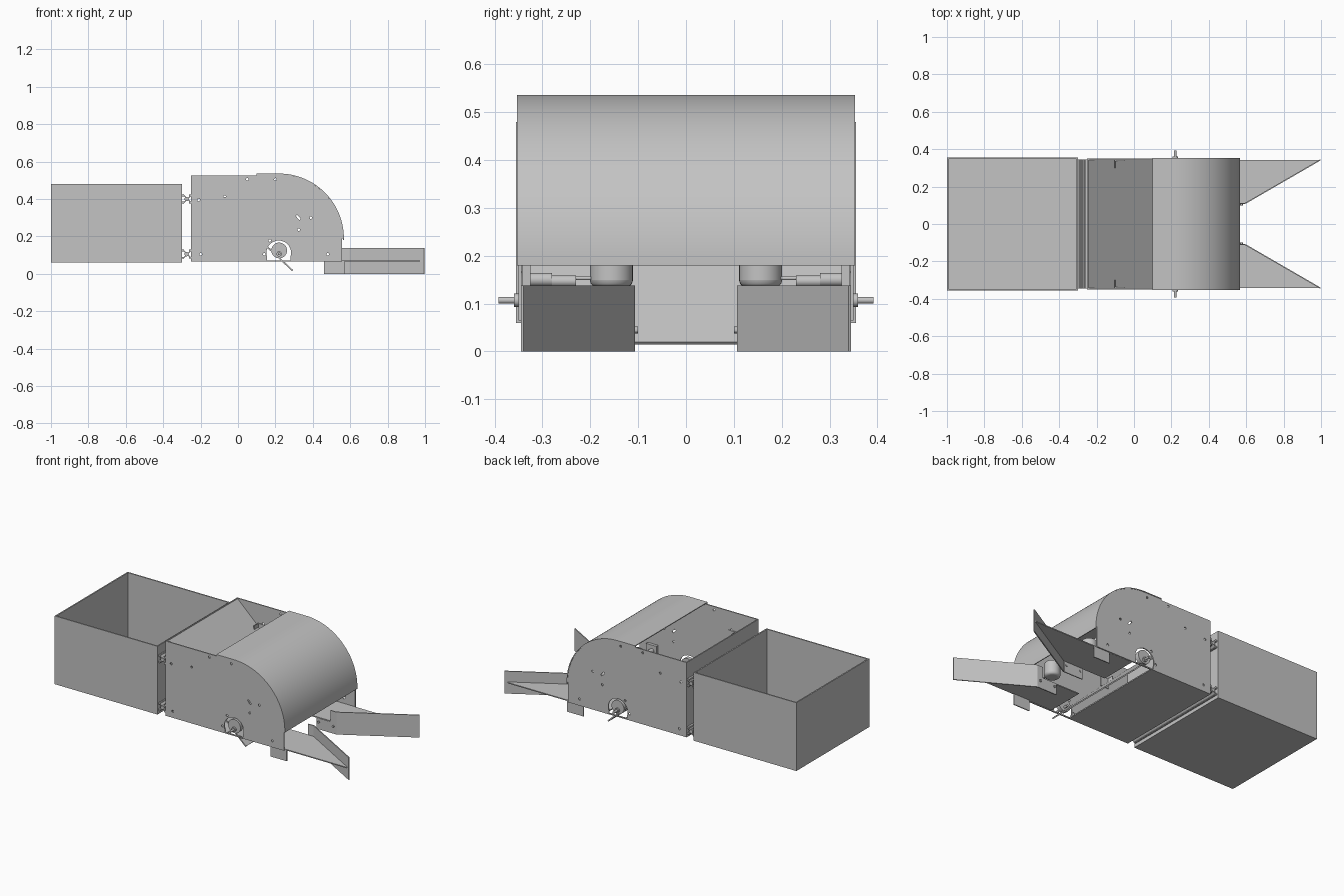
import bpy, bmesh, math
from mathutils import Vector

if "Cube" in bpy.data.objects:
    bpy.data.objects.remove(bpy.data.objects["Cube"])

grey = bpy.data.materials.new("sheet_metal_grey")
grey.use_nodes = True
colour = (0.55, 0.55, 0.55, 1)
grey.diffuse_color = colour
grey.node_tree.nodes["Principled BSDF"].inputs["Base Color"].default_value = colour


def finish(obj):
    obj.data.materials.append(grey)
    bpy.ops.object.select_all(action="DESELECT")
    obj.select_set(True)
    bpy.context.view_layer.objects.active = obj
    bpy.ops.object.shade_smooth_by_angle(angle=math.radians(30))
    return obj


def prism(name, points, low, high, axis="y"):
    """Extrude a closed outline: (x, z) along y, or (x, y) along z."""
    place = (lambda a, b, c: (a, c, b)) if axis == "y" else (lambda a, b, c: (a, b, c))
    bm = bmesh.new()
    face = bm.faces.new([bm.verts.new(place(a, b, low)) for a, b in points])
    result = bmesh.ops.extrude_face_region(bm, geom=[face])
    verts = [v for v in result["geom"] if isinstance(v, bmesh.types.BMVert)]
    bmesh.ops.translate(bm, verts=verts, vec=place(0, 0, high - low))
    bmesh.ops.recalc_face_normals(bm, faces=bm.faces)
    mesh = bpy.data.meshes.new(name)
    bm.to_mesh(mesh)
    bm.free()
    obj = bpy.data.objects.new(name, mesh)
    bpy.context.collection.objects.link(obj)
    return finish(obj)


def box(name, x0, x1, y0, y1, z0, z1):
    return prism(name, [(x0, z0), (x1, z0), (x1, z1), (x0, z1)], y0, y1)


def sheet(name, path, thick, low, high, axis="y"):
    """Thicken an open path sideways and extrude it."""
    pts = [Vector(p) for p in path]
    inner = []
    for i, p in enumerate(pts):
        d = (pts[min(i + 1, len(pts) - 1)] - pts[max(i - 1, 0)]).normalized()
        inner.append(p + Vector((d.y, -d.x)) * thick)
    return prism(name, [tuple(p) for p in pts + inner[::-1]], low, high, axis)


def arc(cx, cz, r, start, end, n):
    angles = [math.radians(start + (end - start) * i / n) for i in range(n + 1)]
    return [(cx + r * math.cos(a), cz + r * math.sin(a)) for a in angles]


def rod(name, x, z, r, y0, y1, n=20):
    return prism(name, arc(x, z, r, 0, 360 - 360 / n, n - 1), y0, y1)


def plate_with_holes(name, outlines, y, thick):
    curve = bpy.data.curves.new(name, "CURVE")
    curve.dimensions = "2D"
    curve.fill_mode = "BOTH"
    curve.extrude = thick / 2
    for pts in outlines:
        spline = curve.splines.new("POLY")
        spline.points.add(len(pts) - 1)
        for sp, (a, b) in zip(spline.points, pts):
            sp.co = (a, b, 0, 1)
        spline.use_cyclic_u = True
    obj = bpy.data.objects.new(name, curve)
    bpy.context.collection.objects.link(obj)
    obj.rotation_euler.x = math.pi / 2
    obj.location.y = y
    bpy.ops.object.select_all(action="DESELECT")
    obj.select_set(True)
    bpy.context.view_layer.objects.active = obj
    bpy.ops.object.convert(target="MESH")
    return finish(bpy.context.view_layer.objects.active)


# Open storage bin
T = 0.008
box("bin_floor", -1, -0.3, -0.355, 0.355, 0.06, 0.068)
box("bin_end_wall", -1, -1 + T, -0.355, 0.355, 0.068, 0.48)
box("bin_inner_wall", -0.3 - T, -0.3, -0.355, 0.355, 0.068, 0.48)
for side, word in ((-1, "right"), (1, "left")):
    ys = sorted((side * 0.355, side * (0.355 - T)))
    box("bin_side_" + word, -1 + T, -0.3 - T, *ys, 0.068, 0.48)

# Slotted rails joining bin and body
for z, word in ((0.4, "upper"), (0.105, "lower")):
    rod(word + "_rail_core", -0.275, z, 0.012, -0.345, 0.345, 8)
    for tilt in (45, 135):
        a = math.radians(tilt)
        d = Vector((math.cos(a), math.sin(a))) * 0.031
        c = Vector((-0.275, z))
        sheet(word + "_rail_web", [c - d, c + d], 0.006, -0.345, 0.345)
    for sx in (-1, 1):
        for sz in (-1, 1):
            x, zz = -0.275 + sx * 0.019, z + sz * 0.019
            box(word + "_rail_corner", x - 0.006, x + 0.006, -0.345, 0.345,
                zz - 0.005, zz + 0.005)

# Body side plates with axle opening, bolt holes and a slot
outline = [(-0.25, 0.065), (0.557, 0.065), (0.557, 0.19)]
outline += arc(0.22, 0.19, 0.341, 0, 90, 24)
outline += [(0.1, 0.531), (0.1, 0.525), (-0.25, 0.525)]
opening = arc(0.218, 0.112, 0.066, -20, 200, 20) + [(0.156, 0.072), (0.28, 0.072)]
holes = [(-0.21, 0.395), (-0.07, 0.412), (0.05, 0.505), (0.2, 0.505), (0.39, 0.3),
         (0.325, 0.235), (0.48, 0.105), (-0.2, 0.105), (0.14, 0.105), (0.17, 0.178)]
cuts = [arc(x, z, 0.007, 0, 330, 11) for x, z in holes]
cuts.append([(0.308, 0.31), (0.316, 0.316), (0.336, 0.294), (0.328, 0.287)])
for side, word in ((-1, "right"), (1, "left")):
    plate_with_holes("body_side_" + word, [outline, opening] + cuts, side * 0.347, 0.007)

# Body shell: rear wall, floor, ramp and curved hood
box("body_rear_wall", -0.25, -0.243, -0.345, 0.345, 0.065, 0.525)
box("body_floor", -0.243, 0.17, -0.344, 0.344, 0.065, 0.072)
sheet("ramp", [(-0.243, 0.522), (0.295, 0.02)], 0.008, -0.343, 0.343)
sheet("curved_hood", [(0.1, 0.536)] + arc(0.22, 0.19, 0.346, 90, 0, 32) + [(0.566, 0.18)],
      0.005, -0.353, 0.353)

for side, word in ((-1, "right"), (1, "left")):
    def span(a, b):
        return sorted((side * a, side * b))

    # Axle and hub
    rod("axle_" + word, 0.22, 0.107, 0.007, *span(0.3, 0.392))
    rod("hub_" + word, 0.22, 0.125, 0.042, *span(0.325, 0.35), 32)
    rod("hub_collar_" + word, 0.22, 0.107, 0.014, *span(0.35, 0.36))

    # Ramp angle tabs
    box("ramp_tab_" + word, -0.103, -0.098, *span(0.3, 0.343), 0.38, 0.41)
    box("ramp_tab_flange_" + word, -0.103, -0.05, *span(0.338, 0.343), 0.35, 0.41)

    # Intake motor, shaft and roller
    box("motor_mount_" + word, 0.43, 0.5, *span(0.325, 0.343), 0.125, 0.185)
    rod("motor_" + word, 0.46, 0.15, 0.014, *span(0.28, 0.34))
    rod("gearbox_" + word, 0.46, 0.147, 0.012, *span(0.23, 0.28))
    rod("intake_shaft_" + word, 0.46, 0.153, 0.004, *span(0.19, 0.23))
    bpy.ops.mesh.primitive_cylinder_add(vertices=32, radius=0.045, depth=0.09,
                                        location=(0.45, side * 0.156, 0.18))
    roller = bpy.context.object
    roller.name = "intake_roller_" + word
    bevel = roller.modifiers.new("rounding", "BEVEL")
    bevel.width, bevel.segments, bevel.limit_method = 0.014, 3, "ANGLE"
    finish(roller)

    # Guide fork: straight leg, angled wall and level web
    sheet("fork_leg_" + word, [(0.46, side * 0.107), (0.59, side * 0.107)],
          -side * 0.006, 0, 0.068, "z")
    sheet("fork_wall_" + word,
          [(0.555, side * 0.107), (0.595, side * 0.107), (0.998, side * 0.34)],
          -side * 0.006, 0, 0.138, "z")
    prism("fork_web_" + word, [(0.3, side * 0.11), (0.59, side * 0.11),
                               (0.99, side * 0.341), (0.3, side * 0.341)],
          0.066, 0.072, "z")
    box("fork_outer_tab_" + word, 0.46, 0.57, *span(0.335, 0.341), 0, 0.066)
    for x in (0.475, 0.575):
        rod("fork_bolt_" + word, x, 0.045, 0.007, *span(0.1, 0.118), 12)
